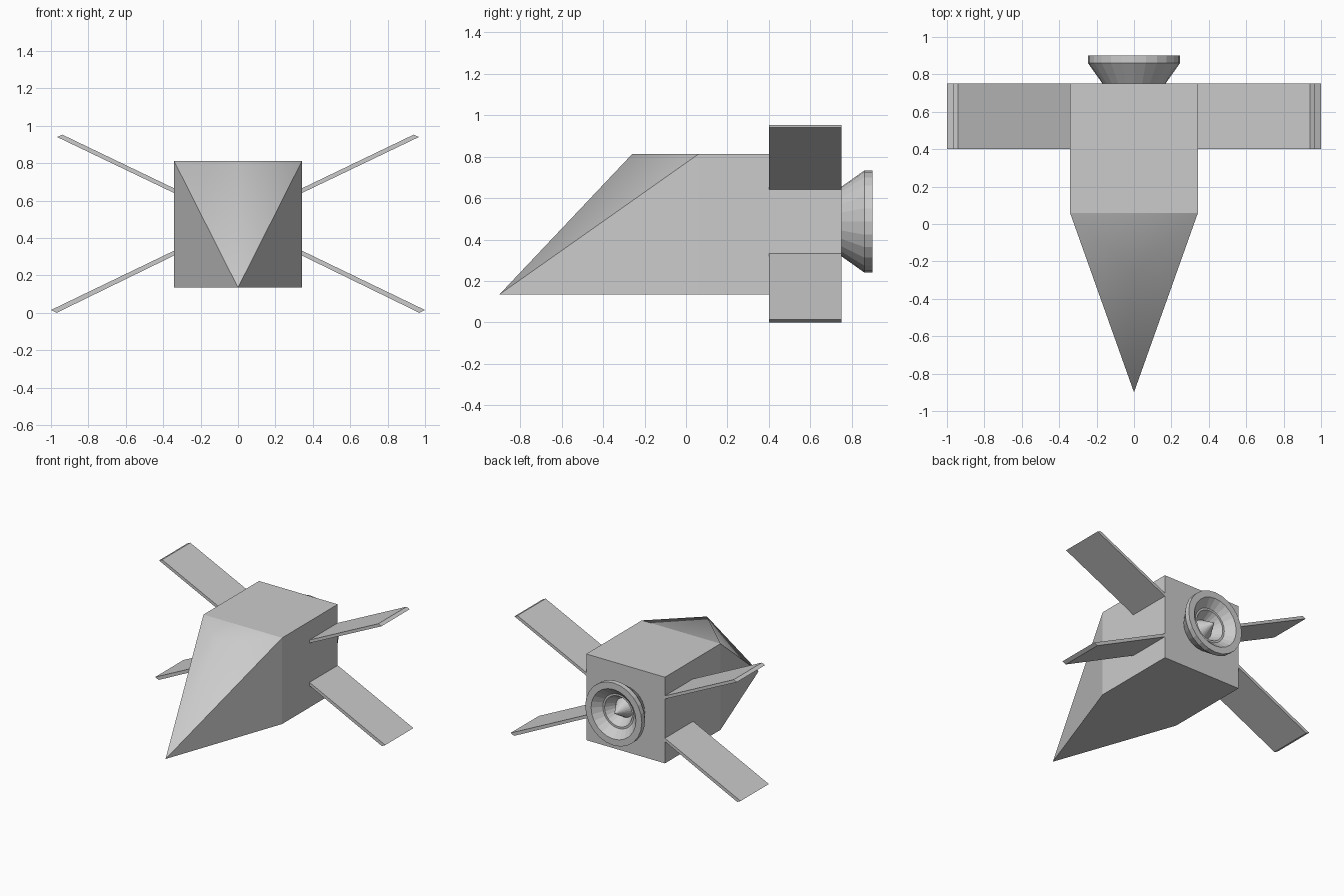
import bpy, bmesh, math

if "Cube" in bpy.data.objects:
    bpy.data.objects.remove(bpy.data.objects["Cube"])


def make(name, verts, faces):
    me = bpy.data.meshes.new(name)
    me.from_pydata(verts, [], faces)
    bm = bmesh.new()
    bm.from_mesh(me)
    bmesh.ops.recalc_face_normals(bm, faces=bm.faces)
    bm.to_mesh(me)
    bm.free()
    ob = bpy.data.objects.new(name, me)
    bpy.context.collection.objects.link(ob)
    return ob


# Box hull tapering to a low pointed nose with a peaked canopy on top
W, Z0, Z1, YF, YB = 0.342, 0.135, 0.812, 0.06, 0.75
verts = [(-W, YB, Z0), (W, YB, Z0), (W, YB, Z1), (-W, YB, Z1),
         (-W, YF, Z0), (W, YF, Z0), (W, YF, Z1), (-W, YF, Z1),
         (0, -0.9, Z0), (0, -0.26, Z1)]
faces = [(0, 1, 2, 3), (0, 1, 5, 4), (3, 2, 6, 7), (1, 2, 6, 5), (0, 3, 7, 4),
         (4, 5, 8), (5, 6, 8), (4, 7, 8),
         (6, 7, 9), (6, 9, 8), (7, 9, 8)]
hull = make("hull", verts, faces)
for p in hull.data.polygons:
    p.use_smooth = 9 in p.vertices          # only the canopy is soft
for e in hull.data.edges:
    e.use_edge_sharp = 9 not in e.vertices


# Four thin fins: extruded profiles, mirrored left to right
def fin(name, profile):
    n = len(profile)
    v = [(x, y, z) for y in (0.4, 0.75) for x, z in profile]
    f = [tuple(range(n)), tuple(range(n, 2 * n))]
    f += [(i, (i + 1) % n, (i + 1) % n + n, i + n) for i in range(n)]
    ob = make(name, v, f)
    ob.modifiers.new("mirror", 'MIRROR').use_mirror_merge = False


fin("upper_fins", [(0.33, 0.635), (0.967, 0.94), (0.94, 0.953), (0.33, 0.66)])
fin("lower_fins", [(0.33, 0.338), (1.0, 0.015), (0.97, 0.0), (0.33, 0.312)])

# Engine nozzle with recessed throat and centre spike, revolved about y
N, ZC = 24, 0.487
profile = [(0.168, 0.75), (0.246, 0.86), (0.246, 0.9), (0.195, 0.9),
           (0.135, 0.84), (0.12, 0.84), (0.075, 0.765)]
verts = [(r * math.cos(2 * math.pi * i / N), y, ZC + r * math.sin(2 * math.pi * i / N))
         for r, y in profile for i in range(N)]
faces = [(k * N + i, k * N + (i + 1) % N, (k + 1) * N + (i + 1) % N, (k + 1) * N + i)
         for k in range(len(profile) - 1) for i in range(N)]
tip, last = len(verts), (len(profile) - 1) * N
verts.append((0, 0.89, ZC))
faces += [(last + i, last + (i + 1) % N, tip) for i in range(N)]
faces.append(tuple(range(N)))
make("engine_nozzle", verts, faces)
